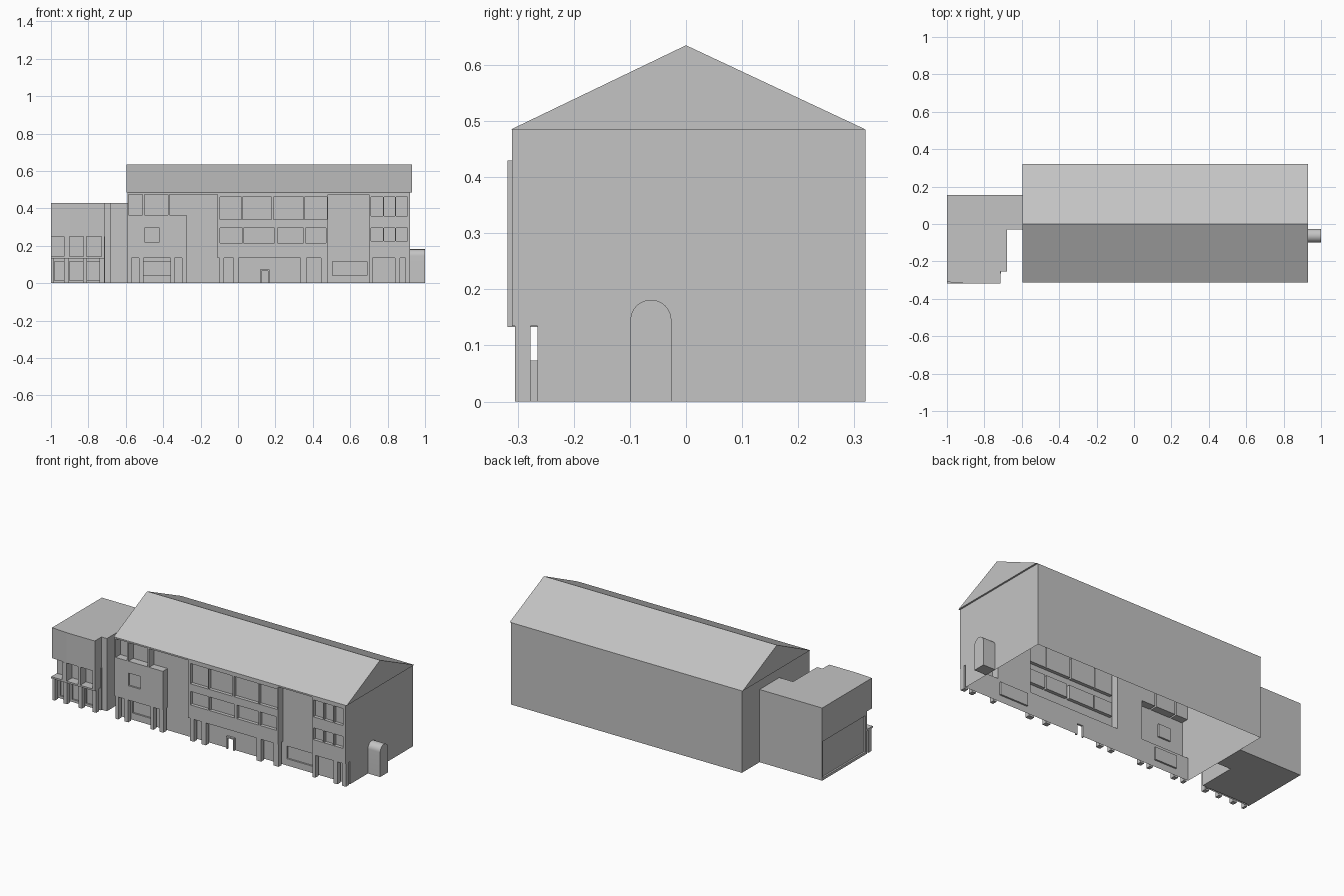
import bpy, bmesh, math
from mathutils import Vector

cube = bpy.data.objects.get("Cube")
if cube:
    bpy.data.objects.remove(cube, do_unlink=True)

GREY = (0.55, 0.55, 0.55, 1)
grey = bpy.data.materials.new("plain_grey")
grey.use_nodes = True
grey.diffuse_color = GREY
grey.node_tree.nodes["Principled BSDF"].inputs["Base Color"].default_value = GREY


def finish(name, bm):
    mesh = bpy.data.meshes.new(name)
    bm.to_mesh(mesh)
    bm.free()
    mesh.materials.append(grey)
    obj = bpy.data.objects.new(name, mesh)
    bpy.context.scene.collection.objects.link(obj)
    return obj


def prism(name, outline, axis, a, b):
    """Closed outline swept along x (outline in y, z) or z (outline in x, y)."""
    bm = bmesh.new()
    place = (lambda p, t: (t, *p)) if axis == "x" else (lambda p, t: (*p, t))
    face = bm.faces.new([bm.verts.new(place(p, a)) for p in outline])
    ext = bmesh.ops.extrude_face_region(bm, geom=[face], use_keep_orig=True)
    moved = [g for g in ext["geom"] if isinstance(g, bmesh.types.BMVert)]
    bmesh.ops.translate(bm, verts=moved, vec=Vector(place((0, 0), b - a)))
    bmesh.ops.recalc_face_normals(bm, faces=bm.faces)
    return finish(name, bm)


def box(name, x0, x1, y0, y1, z0, z1):
    return prism(name, [(x0, y0), (x1, y0), (x1, y1), (x0, y1)], "z", z0, z1)


def relief(name, x0, x1, z0, z1, y, regions):
    """Wall facing -y; each region (x0, x1, z0, z1, depth) is set back; None is a hole."""
    xs = sorted({x0, x1, *(v for r in regions for v in r[:2])})
    zs = sorted({z0, z1, *(v for r in regions for v in r[2:4])})

    def depth(i, k):
        cx, cz = (xs[i] + xs[i + 1]) / 2, (zs[k] + zs[k + 1]) / 2
        d = 0
        for r in regions:
            if r[0] < cx < r[1] and r[2] < cz < r[3]:
                d = r[4]
        return d

    bm = bmesh.new()

    def quad(*pts):
        bm.faces.new([bm.verts.new((px, y + d, pz)) for px, d, pz in pts])

    for i in range(len(xs) - 1):
        for k in range(len(zs) - 1):
            d, a, b, c, e = depth(i, k), xs[i], xs[i + 1], zs[k], zs[k + 1]
            if d is None:
                continue
            quad((a, d, c), (b, d, c), (b, d, e), (a, d, e))
            if i + 2 < len(xs):
                r = depth(i + 1, k)
                if r is not None and r != d:
                    quad((b, d, c), (b, r, c), (b, r, e), (b, d, e))
            if k + 2 < len(zs):
                u = depth(i, k + 1)
                if u is not None and u != d:
                    quad((a, d, e), (b, d, e), (b, u, e), (a, u, e))
    bmesh.ops.remove_doubles(bm, verts=bm.verts, dist=1e-5)
    bmesh.ops.dissolve_limit(bm, angle_limit=0.01, verts=bm.verts, edges=bm.edges)
    return finish(name, bm)


# Main hall levels and planes
LEFT, RIGHT, BACK, FRONT = -0.59, 0.92, 0.32, -0.31
SOFFIT, EAVE, SET = 0.135, 0.485, 0.045
GROUND = FRONT + SET


def row(spans, z0, z1, d):
    return [(a, b, z0, z1, d) for a, b in spans]


# Front wall: set-back ground floor, deep bays, then windows
regions = [
    (LEFT, RIGHT, 0, SOFFIT, SET),
    (-0.365, -0.11, 0.365, 0.475, SET),
    (-0.275, -0.11, SOFFIT, 0.365, SET),
    (0.48, 0.70, SOFFIT, 0.475, SET),
    (0.125, 0.16, 0, 0.065, None),
]
regions += row([(-0.585, -0.51), (-0.5, -0.375)], 0.365, 0.475, SET)
regions += row([(-0.5, -0.42)], 0.22, 0.295, 0.01)
regions += row([(-0.095, 0.02), (0.025, 0.18), (0.19, 0.35), (0.355, 0.475)], 0.34, 0.46, 0.02)
regions += row([(-0.095, 0.025), (0.03, 0.195), (0.21, 0.35), (0.36, 0.47)], 0.215, 0.295, 0.02)
right_bays = [(0.71, 0.775), (0.78, 0.84), (0.845, 0.905)]
regions += row(right_bays, 0.36, 0.46, 0.02) + row(right_bays, 0.225, 0.295, 0.02)
regions += row([(-0.505, -0.36), (0.505, 0.69)], 0.04, 0.115, SET + 0.01)
relief("hall_front_wall", LEFT, RIGHT, 0, EAVE, FRONT, regions)

# End and back walls, open underneath
bm = bmesh.new()
side = [(GROUND, 0), (BACK, 0), (BACK, EAVE), (FRONT, EAVE), (FRONT, SOFFIT), (GROUND, SOFFIT)]
east = [bm.verts.new((RIGHT, *p)) for p in side]
west = [bm.verts.new((LEFT, *p)) for p in side]
bm.faces.new(east)
bm.faces.new(west[::-1])
bm.faces.new((east[1], west[1], west[2], east[2]))
finish("hall_end_and_back_walls", bm)

prism("hall_roof", [(-0.312, EAVE), (BACK, EAVE), (0, 0.635)], "x", -0.595, 0.93)

# Columns under the overhang
for a, b in [(-0.59, -0.57), (-0.53, -0.505), (-0.36, -0.34), (-0.3, -0.275),
             (-0.1, -0.075), (-0.025, 0.003), (0.335, 0.365), (0.445, 0.48),
             (0.70, 0.72), (0.84, 0.865), (0.895, 0.92)]:
    box("hall_column", a, b, -0.305, -0.277, 0, SOFFIT)

# Door frame around the open doorway
for a, b in [(0.117, 0.125), (0.16, 0.168)]:
    box("door_jamb", a, b, -0.277, GROUND, 0, 0.073)
box("door_lintel", 0.125, 0.16, -0.277, GROUND, 0.065, 0.073)

# Arched porch on the end wall
arch = [(-0.0625 + 0.0365 * math.cos(t), 0.145 + 0.0365 * math.sin(t))
        for t in (math.pi * i / 16 for i in range(17))]
prism("arched_porch", [(-0.026, 0)] + arch + [(-0.099, 0)], "x", RIGHT, 1.0)
bpy.context.view_layer.objects.active = bpy.data.objects["arched_porch"]
bpy.data.objects["arched_porch"].select_set(True)
bpy.ops.object.shade_smooth_by_angle(angle=math.radians(30))

# Annex: stepped upper block over a set-back lower block
HEAD = 0.25
back_edge = [(LEFT, 0.155), (-1, 0.155)]
step = [(-0.68, -0.255), (-0.68, -0.03), (LEFT, -0.03)]
prism("annex_upper_block", back_edge + [(-1, -0.31), (-0.9, -0.318), (-0.715, -0.318),
      (-0.715, -0.255)] + step, "z", HEAD, 0.43)
prism("annex_lower_block", [(LEFT, 0.155), (-0.99, 0.155), (-0.99, -0.255)] + step, "z", 0, HEAD)

# Annex side panel frame
for y0, y1, z0, z1 in [(-0.265, 0.155, 0.23, HEAD), (-0.265, 0.155, 0, 0.015),
                       (0.145, 0.155, 0.015, 0.23), (-0.265, -0.25, 0.015, 0.23)]:
    box("annex_side_frame", -1, -0.99, y0, y1, z0, z1)

# Annex ground front with shallow windows
relief("annex_ground_front", -0.99, -0.715, 0, HEAD, -0.265,
       row([(-0.98, -0.93), (-0.9, -0.825), (-0.81, -0.74)], 0.015, 0.115, 0.009))
box("annex_front_return", -0.72, -0.712, -0.265, -0.255, 0, HEAD)

# Annex sill, piers and columns
box("annex_sill", -1, -0.715, -0.318, -0.265, 0.133, 0.143)
for a, b in [(-0.93, -0.9), (-0.825, -0.81), (-0.73, -0.715)]:
    box("annex_pier", a, b, -0.318, -0.265, 0.143, HEAD)
for a, b in [(-1, -0.985), (-0.93, -0.905), (-0.83, -0.808), (-0.74, -0.715)]:
    box("annex_column", a, b, -0.305, -0.277, 0, 0.133)
